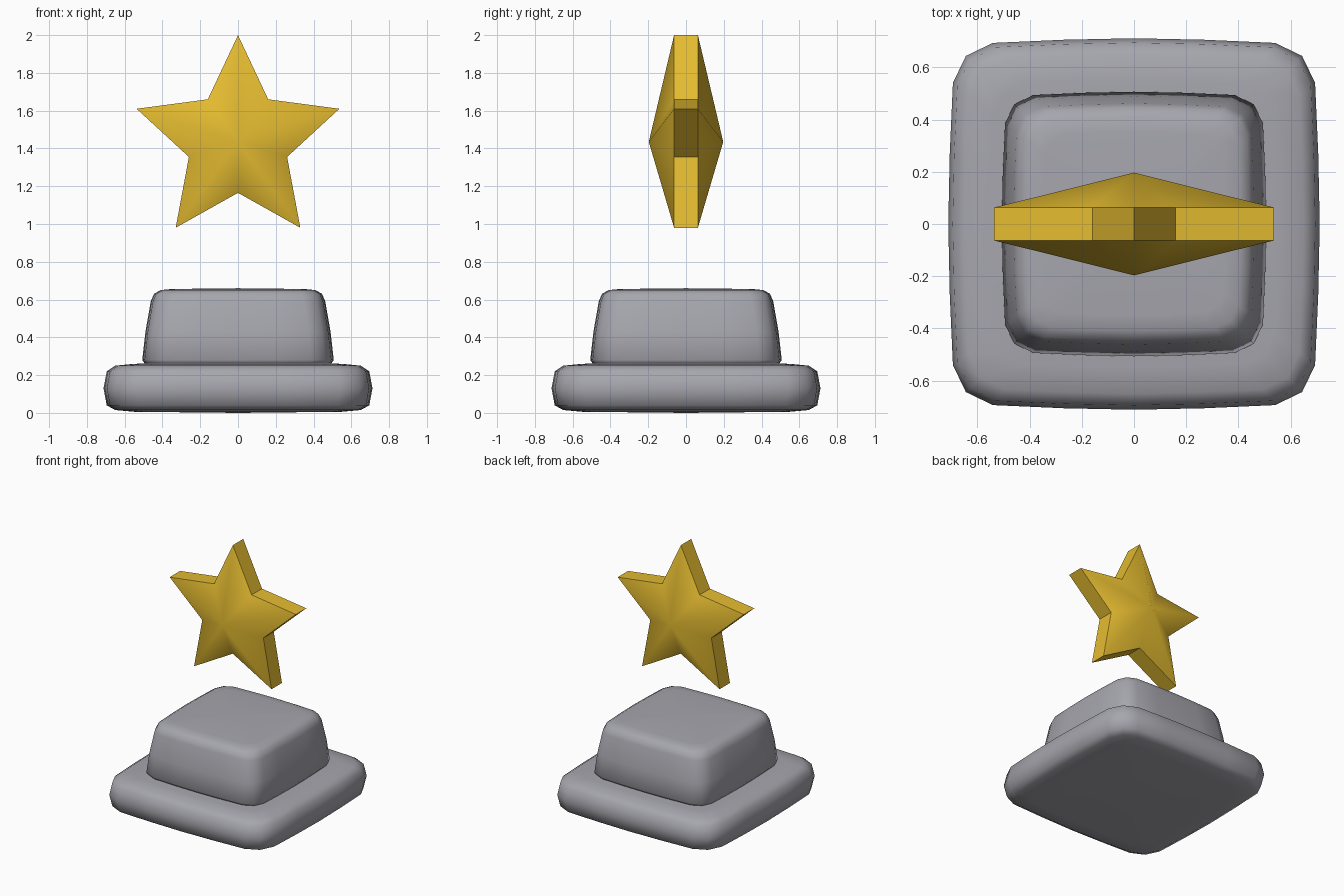
import bpy, bmesh, math

cube = bpy.data.objects.get("Cube")
if cube:
    bpy.data.objects.remove(cube, do_unlink=True)


def make_material(name, rgb):
    mat = bpy.data.materials.new(name)
    mat.use_nodes = True
    mat.diffuse_color = (*rgb, 1)
    mat.node_tree.nodes["Principled BSDF"].inputs["Base Color"].default_value = (*rgb, 1)
    return mat


stone = make_material("stone grey", (0.38, 0.38, 0.42))
gold = make_material("gold", (0.78, 0.50, 0.03))


def finish(name, bm, mat, angle):
    bmesh.ops.recalc_face_normals(bm, faces=bm.faces)
    mesh = bpy.data.meshes.new(name)
    bm.to_mesh(mesh)
    bm.free()
    mesh.materials.append(mat)
    obj = bpy.data.objects.new(name, mesh)
    bpy.context.collection.objects.link(obj)
    bpy.ops.object.select_all(action='DESELECT')
    obj.select_set(True)
    bpy.context.view_layer.objects.active = obj
    bpy.ops.object.shade_smooth_by_angle(angle=math.radians(angle))
    return obj


def bridge(bm, lower, upper):
    n = len(lower)
    for i in range(n):
        j = (i + 1) % n
        bm.faces.new((lower[i], lower[j], upper[j], upper[i]))


def cap(bm, ring, z):
    tip = bm.verts.new((0, 0, z))
    for i in range(len(ring)):
        bm.faces.new((ring[i], ring[(i + 1) % len(ring)], tip))


# One side of the softly bulging square, as fractions of its half width
SIDE = [(1, -0.38), (1, 0), (1, 0.38), (0.975, 0.76), (0.905, 0.905), (0.76, 0.975)]
BULGE = {-0.38: 0.992, 0.38: 0.992}


def soft_block(name, profile, z_bottom, z_top):
    """Loft rounded square rings through (half width, height) pairs."""
    bm = bmesh.new()
    rings = []
    for half, z in profile:
        ring = []
        for quarter in range(4):
            c, s = [(1, 0), (0, 1), (-1, 0), (0, -1)][quarter]
            for x, y in SIDE:
                x *= BULGE.get(y, 1)
                ring.append(bm.verts.new((half * (x * c - y * s), half * (x * s + y * c), z)))
        rings.append(ring)
    for lower, upper in zip(rings, rings[1:]):
        bridge(bm, lower, upper)
    cap(bm, rings[0], z_bottom)
    cap(bm, rings[-1], z_top)
    return finish(name, bm, stone, 60)


# Plinth slab and the tapering block on it
soft_block("plinth_base",
           [(0.55, 0.006), (0.65, 0.015), (0.695, 0.04), (0.712, 0.13),
            (0.695, 0.22), (0.65, 0.25), (0.55, 0.26)], 0, 0.265)
soft_block("plinth_block",
           [(0.49, 0.255), (0.507, 0.28), (0.49, 0.43), (0.462, 0.59),
            (0.445, 0.63), (0.41, 0.65), (0.35, 0.656)], 0.255, 0.66)

# Faceted star: right half of the outline, mirrored to the left
half = [(0, 2), (0.16, 1.66), (0.537, 1.61), (0.26, 1.355), (0.33, 0.98), (0, 1.165)]
outline = half + [(-x, z) for x, z in half[-2:0:-1]]
bm = bmesh.new()
sides = []
for sign in (-1, 1):
    ring = [bm.verts.new((x, sign * 0.063, z)) for x, z in outline]
    centre = bm.verts.new((0, sign * 0.197, 1.435))
    for i in range(len(ring)):
        bm.faces.new((ring[i], ring[(i + 1) % len(ring)], centre))
    sides.append(ring)
bridge(bm, *sides)
finish("star", bm, gold, 57)
